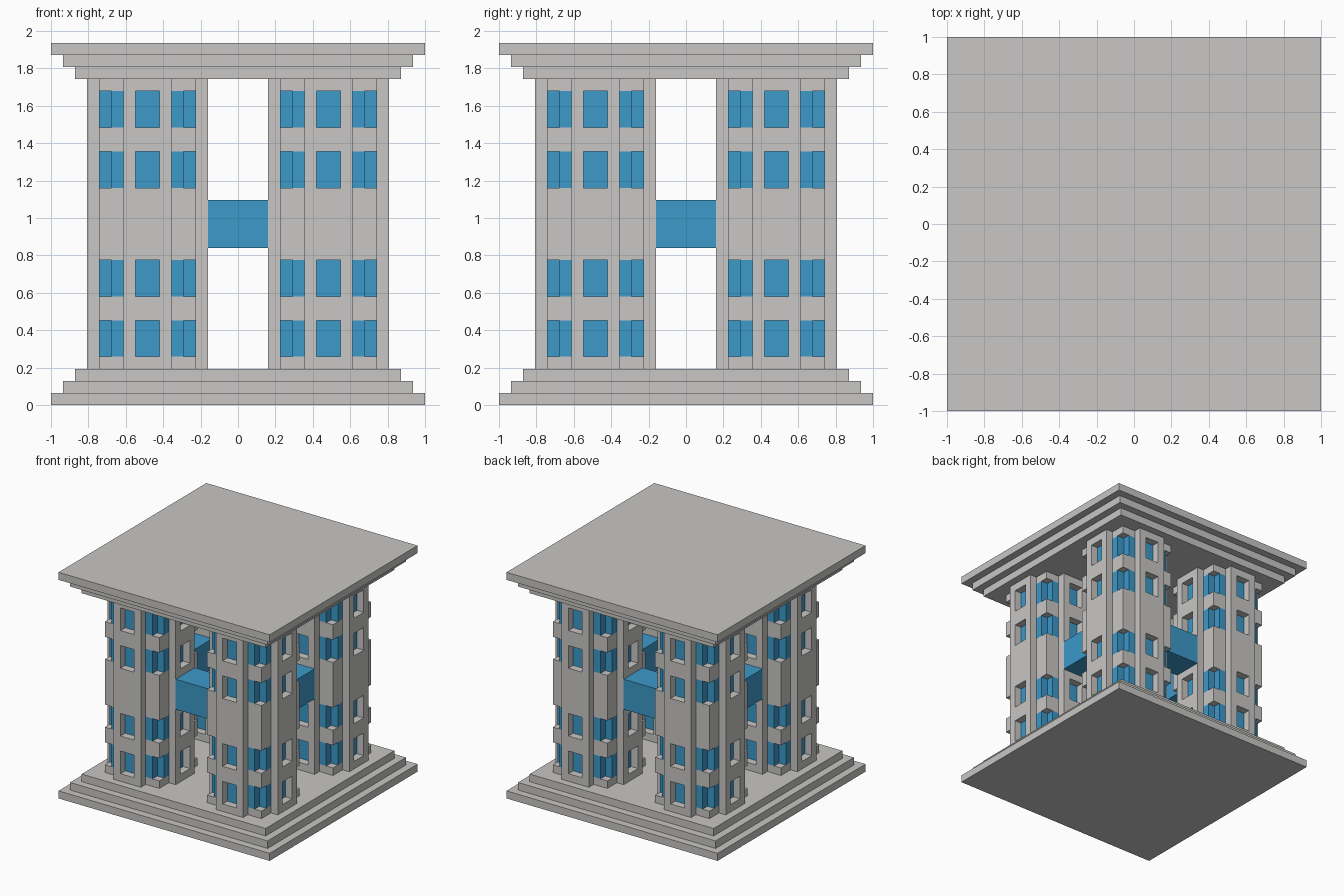
import bpy, bmesh, math
from mathutils import Matrix, Vector

if "Cube" in bpy.data.objects:
    bpy.data.objects.remove(bpy.data.objects["Cube"])

U = 2 / 31  # the whole design sits on a 31-unit module


def material(name, rgb):
    m = bpy.data.materials.new(name)
    m.diffuse_color = (*rgb, 1)
    m.use_nodes = True
    m.node_tree.nodes["Principled BSDF"].inputs["Base Color"].default_value = m.diffuse_color
    return m


STONE = material("pale stone", (0.578, 0.571, 0.558))
GLASS = material("blue glass", (0.045, 0.319, 0.591))


def to_mesh(name, bm, mat):
    bmesh.ops.recalc_face_normals(bm, faces=bm.faces)
    bmesh.ops.scale(bm, vec=(U, U, U), verts=bm.verts)
    me = bpy.data.meshes.new(name)
    bm.to_mesh(me)
    bm.free()
    me.materials.append(mat)
    return me


def place(name, me, x=0, y=0):
    ob = bpy.data.objects.new(name, me)
    ob.location = (x * U, y * U, 0)
    bpy.context.collection.objects.link(ob)
    return ob


def prism(bm, outline, z0, z1):
    """Extrude a flat outline from z0 to z1."""
    face = bm.faces.new([bm.verts.new((x, y, z0)) for x, y in outline])
    top = bmesh.ops.extrude_face_region(bm, geom=[face], use_keep_orig=True)["geom"]
    verts = [v for v in top if isinstance(v, bmesh.types.BMVert)]
    bmesh.ops.translate(bm, vec=(0, 0, z1 - z0), verts=verts)


def rect(x0, x1, y0, y1):
    return [(x0, y0), (x1, y0), (x1, y1), (x0, y1)]


# Stepped base and matching inverted cap
for i, half in enumerate((15.5, 14.5, 13.5)):
    for part, z in (("base_step", i), ("cap_step", 29 - i)):
        bm = bmesh.new()
        prism(bm, rect(-half, half, -half, half), z, z + 1)
        place(f"{part}_{i + 1}", to_mesh(part, bm, STONE))

WINDOWS = [(4, 7), (9, 12), (18, 21), (23, 26)]
LEVELS = [3] + [z for w in WINDOWS for z in w] + [27]

# Tower floors: solid square bands between the window rows
bm = bmesh.new()
for z0, z1 in zip(LEVELS[0::2], LEVELS[1::2]):
    prism(bm, rect(-4, 4, -4, 4), z0, z1)
floors = to_mesh("tower_bands", bm, STONE)

# Tower glazing: notched-corner core at each window row
bm = bmesh.new()
core = [(4, -3), (4, 3), (3, 3), (3, 4), (-3, 4), (-3, 3),
        (-4, 3), (-4, -3), (-3, -3), (-3, -4), (3, -4), (3, -3)]
for z0, z1 in WINDOWS:
    prism(bm, core, z0, z1)
glazing = to_mesh("tower_glazing", bm, GLASS)

# Projecting piers: a gridded plate with window openings, one on each side
bm = bmesh.new()
xs = (-2, -1, 1, 2)
grid = [[bm.verts.new((x, -5, z)) for x in xs] for z in LEVELS]
for r in range(len(LEVELS) - 1):
    for c in range(3):
        if r % 2 and c == 1:
            continue  # window opening
        bm.faces.new((grid[r][c], grid[r][c + 1], grid[r + 1][c + 1], grid[r + 1][c]))
plate = bmesh.ops.extrude_face_region(bm, geom=bm.faces[:], use_keep_orig=True)["geom"]
bmesh.ops.translate(bm, vec=(0, 1, 0),
                    verts=[v for v in plate if isinstance(v, bmesh.types.BMVert)])
pier = bm.verts[:] + bm.edges[:] + bm.faces[:]
for k in (1, 2, 3):
    copy = bmesh.ops.duplicate(bm, geom=pier)["geom"]
    bmesh.ops.rotate(bm, cent=(0, 0, 0), matrix=Matrix.Rotation(k * math.pi / 2, 3, "Z"),
                     verts=[v for v in copy if isinstance(v, bmesh.types.BMVert)])
piers = to_mesh("tower_piers", bm, STONE)

# Four towers
for sx, side in ((-1, "left"), (1, "right")):
    for sy, end in ((-1, "front"), (1, "back")):
        for me in (floors, glazing, piers):
            place(f"{end}_{side}_{me.name}", me, 7.5 * sx, 7.5 * sy)

# Glass bridges joining neighbouring towers
for s, end, side in ((-1, "front", "left"), (1, "back", "right")):
    lo, hi = sorted((5.5 * s, 9.5 * s))
    for name, outline in ((end, rect(-2.5, 2.5, lo, hi)), (side, rect(lo, hi, -2.5, 2.5))):
        bm = bmesh.new()
        prism(bm, outline, 13, 17)
        place(f"{name}_bridge", to_mesh("bridge", bm, GLASS))
